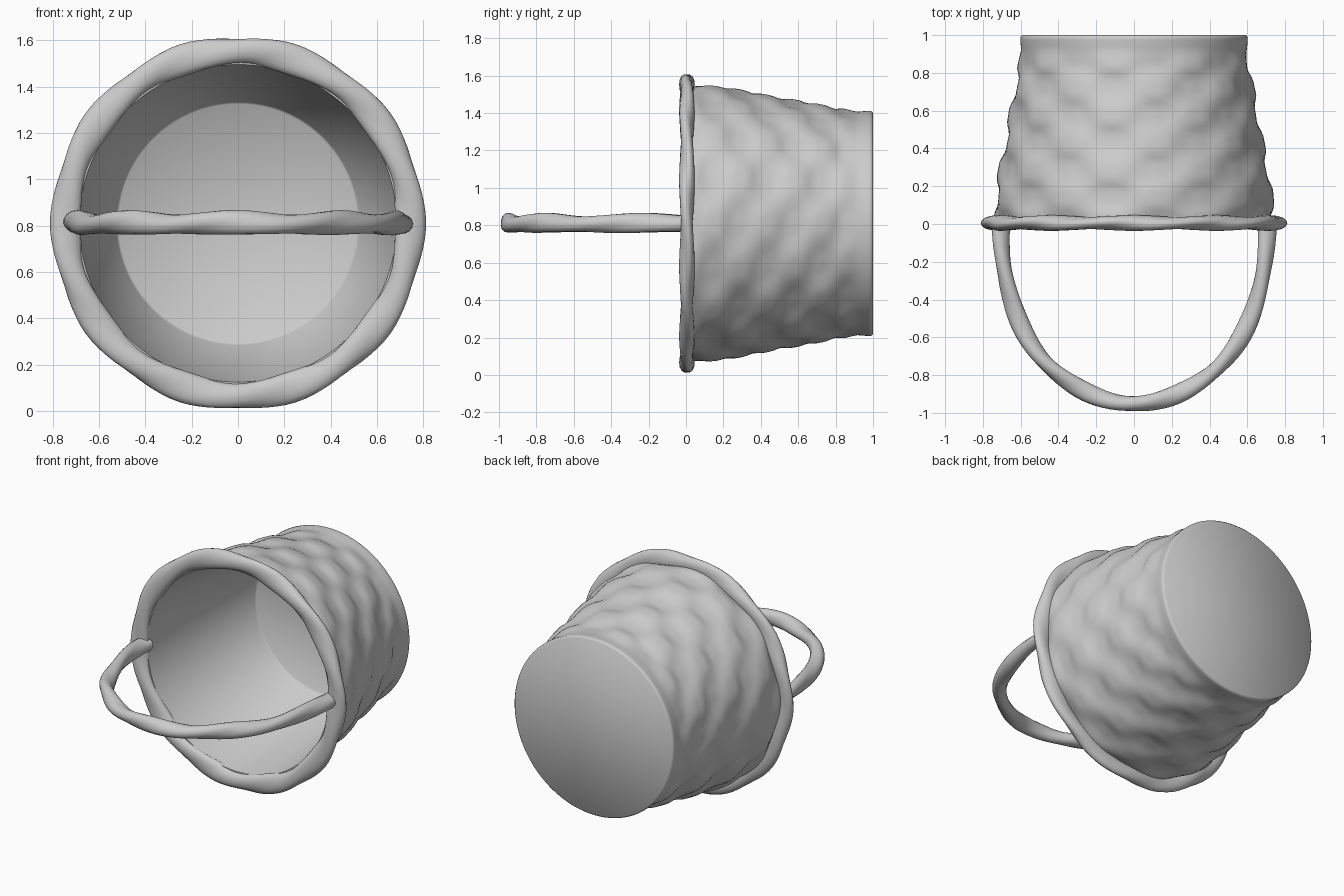
import bpy, bmesh
from math import sin, cos, pi, radians
from mathutils import Vector

if "Cube" in bpy.data.objects:
    bpy.data.objects.remove(bpy.data.objects["Cube"])

CZ = 0.81  # height of the basket's axis


def finish(bm, name, angle=50):
    bmesh.ops.recalc_face_normals(bm, faces=bm.faces)
    me = bpy.data.meshes.new(name)
    bm.to_mesh(me)
    bm.free()
    ob = bpy.data.objects.new(name, me)
    bpy.context.collection.objects.link(ob)
    bpy.ops.object.select_all(action='DESELECT')
    ob.select_set(True)
    bpy.context.view_layer.objects.active = ob
    bpy.ops.object.shade_smooth_by_angle(angle=radians(angle))
    return ob


def skin(bm, rings, closed=False):
    n = len(rings[0])
    for i in range(len(rings) if closed else len(rings) - 1):
        a, b = rings[i], rings[(i + 1) % len(rings)]
        for j in range(n):
            k = (j + 1) % n
            bm.faces.new((a[j], a[k], b[k], b[j]))


def lerp_profile(pts, y):
    for (y0, r0), (y1, r1) in zip(pts, pts[1:]):
        if y <= y1:
            return r0 + (r1 - r0) * (y - y0) / (y1 - y0)
    return pts[-1][1]


def strand(name, path, normal, a, b, twists, closed, sides=16):
    """Sweep a twisting oval along a flat path: a in-plane, b along the normal."""
    bm = bmesh.new()
    n, rings = len(path), []
    for i, p in enumerate(path):
        nxt = path[(i + 1) % n] if closed else path[min(i + 1, n - 1)]
        prv = path[i - 1] if closed else path[max(i - 1, 0)]
        side = (nxt - prv).normalized().cross(normal)
        tw = 2 * pi * twists * i / n
        ring = []
        for j in range(sides):
            t = 2 * pi * j / sides
            s = 1 + 0.13 * cos(2 * (t - tw))
            ring.append(bm.verts.new(p + side * a * s * cos(t) + normal * b * s * sin(t)))
        rings.append(ring)
    skin(bm, rings, closed)
    if not closed:
        bm.faces.new(rings[0])
        bm.faces.new(rings[-1])
    return finish(bm, name)


# woven bucket: outer wall with staggered weave, solid base, smooth inside
OUTER = [(0, 0.725), (0.06, 0.735), (0.22, 0.722), (0.36, 0.695), (0.5, 0.667),
         (0.64, 0.645), (0.8, 0.612), (0.92, 0.597), (0.965, 0.602), (0.99, 0.602), (1.0, 0.592)]
SEG = 144
bm = bmesh.new()


def ring(y, radius):
    return [bm.verts.new((radius(t) * cos(t), y, CZ + radius(t) * sin(t)))
            for t in (2 * pi * j / SEG for j in range(SEG))]


def woven(y):
    base = lerp_profile(OUTER, y)
    fade = min(1, max(0, (0.93 - y) / 0.1))

    def radius(t):
        w = cos(9 * t) * sin(pi * (y - 0.07) / 0.145)
        w = max(-1, min(1, 1.6 * w))
        return base + fade * 0.011 * w
    return radius


rings = [ring(0.94, lambda t: 0.515), ring(0.93, lambda t: 0.525), ring(0.0, lambda t: 0.685)]
ys = [i * 0.0235 for i in range(41)] + [0.975, 0.99, 1.0]
rings += [ring(y, woven(y)) for y in ys]
skin(bm, rings)
bm.faces.new(rings[0])
bm.faces.new(rings[-1])
finish(bm, "woven_bucket")

# twisted rim
rim = [Vector((0.744 * cos(t), 0.005, CZ + 0.744 * sin(t)))
       for t in (2 * pi * i / 120 for i in range(120))]
strand("rim", rim, Vector((0, 1, 0)), 0.06, 0.037, 5, True)

# twisted hoop handle
handle = [Vector((0.70, 0.02, CZ))]
for i in range(65):
    t = pi * i / 64
    c, s = cos(t), sin(t)
    x = 0.705 * (1 if c > 0 else -1) * abs(c) ** 0.93
    handle.append(Vector((x, -0.02 - 0.925 * s ** 0.97 + 0.006 * sin(7 * t), CZ + 0.004 * sin(9 * t))))
handle.append(Vector((-0.70, 0.02, CZ)))
strand("handle", handle, Vector((0, 0, 1)), 0.045, 0.047, 2.5, False)
